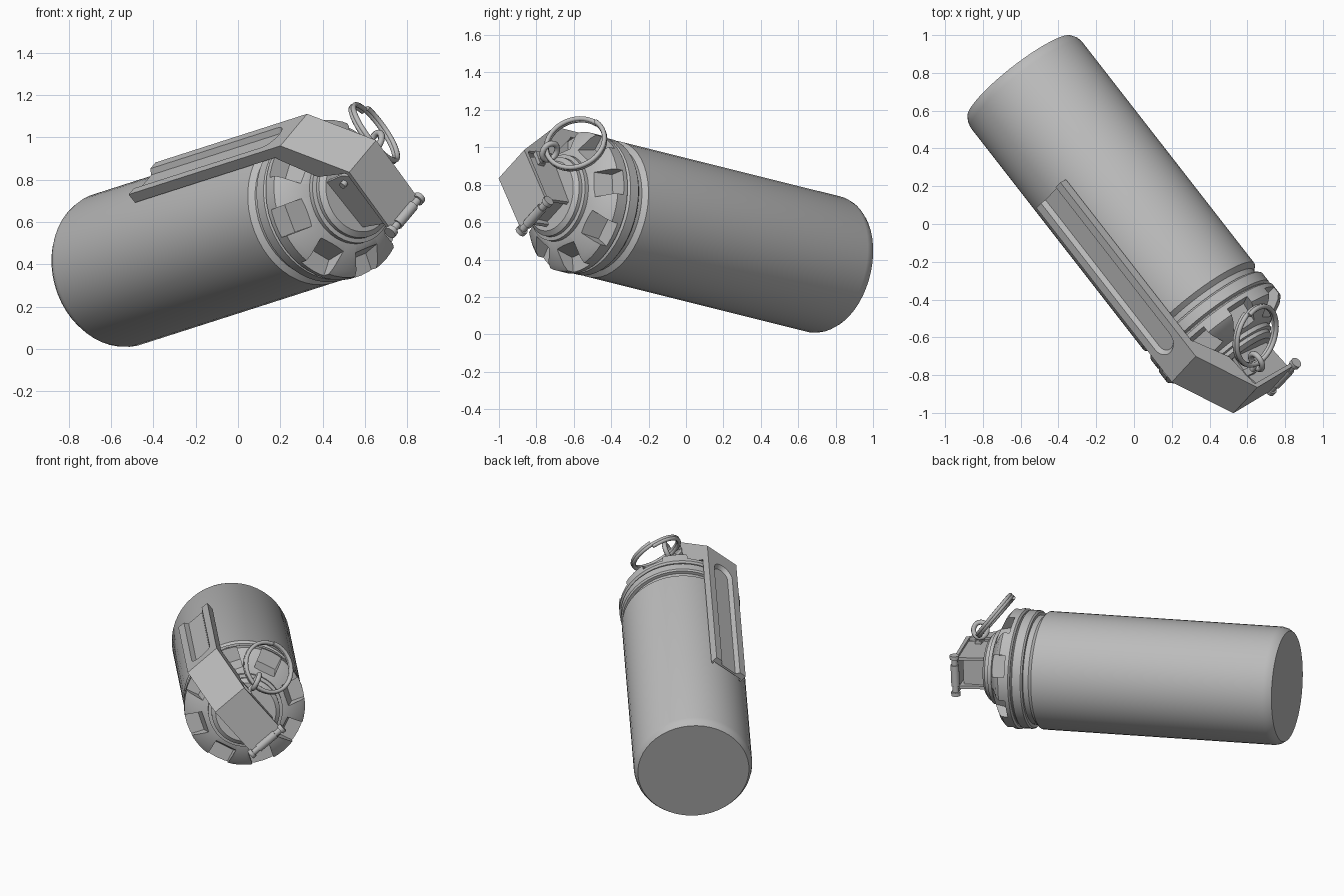
import bpy, bmesh, math
from mathutils import Matrix, Vector

if "Cube" in bpy.data.objects:
    bpy.data.objects.remove(bpy.data.objects["Cube"])

# Local frame: x = across the lever, y = towards the lever, z = along the body axis
axis = Vector((0.6026, -0.7743, 0.1933)).normalized()
side = Vector((-axis.y, axis.x, 0)).normalized()
up = axis.cross(side)
ang = math.radians(40)
wdir = side * math.cos(ang) + up * math.sin(ang)
udir = axis.cross(wdir)


def frame(x, y, z, origin):
    m = Matrix((x, y, z)).transposed().to_4x4()
    m.translation = origin
    return m


BODY = frame(wdir, udir, axis, Vector((0, 0.005, 0.558)))

grey = bpy.data.materials.new("grey metal")
grey.diffuse_color = (0.5, 0.5, 0.5, 1)
grey.use_nodes = True
grey.node_tree.nodes["Principled BSDF"].inputs["Base Color"].default_value = grey.diffuse_color


def finish(bm, name, matrix=BODY, angle=35):
    bmesh.ops.recalc_face_normals(bm, faces=bm.faces)
    me = bpy.data.meshes.new(name)
    bm.to_mesh(me)
    bm.free()
    me.materials.append(grey)
    me.shade_smooth()
    me.set_sharp_from_angle(angle=math.radians(angle))
    ob = bpy.data.objects.new(name, me)
    bpy.context.collection.objects.link(ob)
    ob.matrix_world = matrix
    return ob


def lathe(name, profile, n=48):
    """Revolve (radius, height) points around the body axis."""
    bm = bmesh.new()
    vs = [bm.verts.new((r, 0, z)) for r, z in profile]
    es = [bm.edges.new(p) for p in zip(vs, vs[1:])]
    bmesh.ops.spin(bm, geom=vs + es, cent=(0, 0, 0), axis=(0, 0, 1),
                   angle=math.tau, steps=n, use_merge=True)
    bmesh.ops.remove_doubles(bm, verts=bm.verts, dist=1e-5)
    return finish(bm, name)


def slab(bm, pts, x0, x1):
    """Extrude a (z, y) outline across x."""
    a = [bm.verts.new((x0, y, z)) for z, y in pts]
    b = [bm.verts.new((x1, y, z)) for z, y in pts]
    bm.faces.new(a)
    bm.faces.new(b[::-1])
    for i in range(len(pts)):
        j = (i + 1) % len(pts)
        bm.faces.new((a[i], b[i], b[j], a[j]))


def box(bm, lo, hi):
    slab(bm, [(lo[2], lo[1]), (hi[2], lo[1]), (hi[2], hi[1]), (lo[2], hi[1])], lo[0], hi[0])


def rod(bm, x0, x1, y, z, r, n=14):
    slab(bm, [(z + r * math.cos(math.tau * i / n), y + r * math.sin(math.tau * i / n))
              for i in range(n)], x0, x1)


def cut(ob, bm):
    cutter = finish(bm, "cutter")
    cutter.hide_render = True
    mod = ob.modifiers.new("cut", 'BOOLEAN')
    mod.operation, mod.solver, mod.object = 'DIFFERENCE', 'EXACT', cutter
    bpy.context.view_layer.objects.active = ob
    bpy.ops.object.modifier_apply(modifier=mod.name)
    bpy.data.objects.remove(cutter)
    ob.data.shade_smooth()
    ob.data.set_sharp_from_angle(angle=math.radians(30))


def wire(name, pts, radius, matrix, cyclic=False):
    cu = bpy.data.curves.new(name, 'CURVE')
    cu.dimensions = '3D'
    cu.bevel_depth, cu.bevel_resolution, cu.use_fill_caps = radius, 2, True
    sp = cu.splines.new('POLY')
    sp.points.add(len(pts) - 1)
    for p, co in zip(sp.points, pts):
        p.co = (*co, 1)
    sp.use_cyclic_u = cyclic
    cu.materials.append(grey)
    ob = bpy.data.objects.new(name, cu)
    bpy.context.collection.objects.link(ob)
    ob.matrix_world = matrix


# Canister with chamfered ends
lathe("canister", [(0, -1.0), (0.35, -1.0), (0.366, -0.975), (0.373, -0.945), (0.373, 0.57),
                   (0.348, 0.595), (0.345, 0.64), (0, 0.64)])

# Collar and notched crown
lathe("collar", [(0, 0.63), (0.365, 0.63), (0.374, 0.64), (0.374, 0.695), (0.36, 0.705),
                 (0.36, 0.73), (0, 0.73)])
crown = lathe("crown", [(0, 0.71), (0.368, 0.71), (0.38, 0.72), (0.38, 0.785), (0.355, 0.81),
                        (0.23, 0.875), (0, 0.875)])
notches = bmesh.new()
for k in range(8):
    part = bmesh.new()
    slab(part, [(0.74, 0.5), (0.75, 0.29), (0.95, 0.24), (0.95, 0.5)], -0.07, 0.07)
    bmesh.ops.rotate(part, verts=part.verts, cent=(0, 0, 0),
                     matrix=Matrix.Rotation(math.radians(22.5 + 45 * k), 3, 'Z'))
    tmp = bpy.data.meshes.new("tmp")
    part.to_mesh(tmp)
    part.free()
    notches.from_mesh(tmp)
    bpy.data.meshes.remove(tmp)
cut(crown, notches)

# Stepped disc under the fuze block
lathe("fuze_base", [(0, 0.86), (0.235, 0.86), (0.235, 0.895), (0.215, 0.9), (0.215, 0.92),
                    (0.19, 0.94), (0, 0.94)])

# Fuze block with raised side cheeks
bm = bmesh.new()
box(bm, (-0.085, -0.11, 0.9), (0.085, 0.13, 1.09))
for s in (-1, 1):
    slab(bm, [(0.93, -0.13), (1.11, -0.15), (1.125, 0.14), (1.06, 0.16), (0.93, 0.15)],
         s * 0.085, s * 0.105)
finish(bm, "fuze_block")

# Safety lever: long strip, sloping shoulder, folded front plate
bm = bmesh.new()
slab(bm, [(-0.34, 0.416), (0.85, 0.416), (1.15, 0.173), (1.125, -0.18), (1.105, -0.18),
          (1.125, 0.165), (0.84, 0.385), (-0.34, 0.38)], -0.12, 0.12)
lever = finish(bm, "safety_lever")
# Groove with a round end and sloping walls
bm = bmesh.new()
rings = []
for r, y in ((0.055, 0.392), (0.085, 0.43)):
    outline = [(-r, -0.4), (r, -0.4)] + [(r * math.cos(math.pi * i / 12),
                                          0.66 + r * math.sin(math.pi * i / 12)) for i in range(13)]
    rings.append([bm.verts.new((x, y, z)) for x, z in outline])
a, b = rings
bm.faces.new(a)
bm.faces.new(b[::-1])
for i in range(len(a)):
    j = (i + 1) % len(a)
    bm.faces.new((a[i], b[i], b[j], a[j]))
cut(lever, bm)

# Shoulder flanges and thin lips along the strip
bm = bmesh.new()
for s in (-1, 1):
    slab(bm, [(0.74, 0.4), (0.77, 0.35), (0.93, 0.2), (1.14, 0.17), (0.85, 0.41)],
         s * 0.105, s * 0.12)
    slab(bm, [(-0.34, 0.365), (0.76, 0.365), (0.76, 0.39), (-0.34, 0.39)], s * 0.108, s * 0.12)
finish(bm, "lever_flanges")

# Hinge rod with heads at the lever tip
bm = bmesh.new()
rod(bm, -0.13, 0.13, -0.19, 1.12, 0.02)
for s in (-1, 1):
    rod(bm, s * 0.11, s * 0.135, -0.19, 1.12, 0.03)
rod(bm, -0.07, 0.07, -0.19, 1.12, 0.027)
finish(bm, "hinge_rod")

# Safety pin through the block, with an eye for the ring
bm = bmesh.new()
rod(bm, -0.13, 0.16, 0.12, 1.05, 0.016)
box(bm, (0.1, 0.1, 1.03), (0.125, 0.185, 1.07))
finish(bm, "safety_pin")
wire("pin_eye", [(0.19 + 0.045 * math.cos(math.tau * i / 20), 0.13 + 0.02 * math.cos(math.tau * i / 20),
                  1.04 + 0.045 * math.sin(math.tau * i / 20)) for i in range(20)], 0.016, BODY, True)

# Split pull ring: two coils of wire
n = Vector((0.78, -0.25, 0.57)).normalized()
x = n.orthogonal().normalized()
ring = frame(x, n.cross(x), n, Vector((0.645, -0.59, 1.02)))
wire("pull_ring", [(0.162 * math.cos(math.tau * i / 40), 0.162 * math.sin(math.tau * i / 40),
                    0.028 * (i / 80 - 0.5)) for i in range(81)], 0.013, ring)
